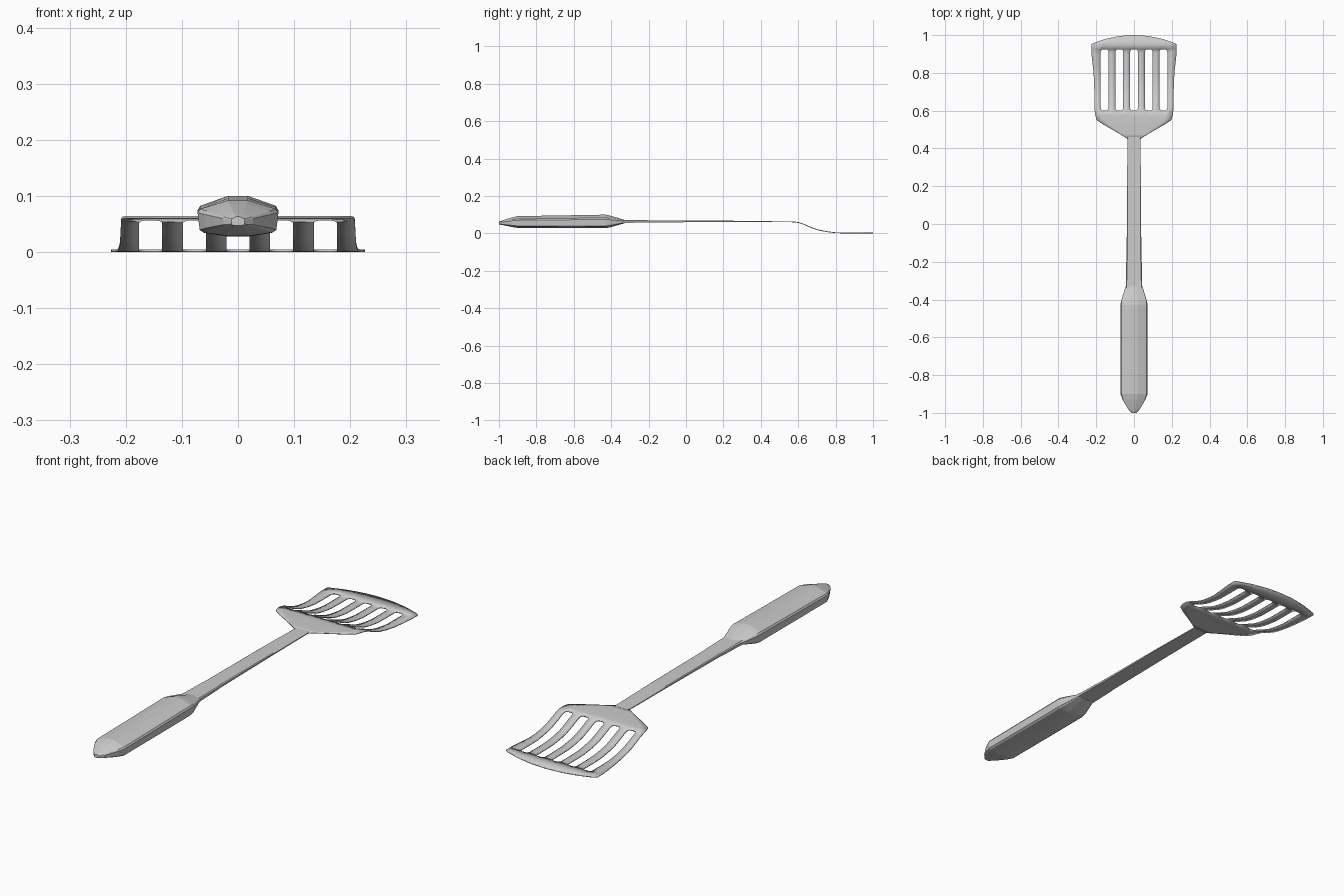
import bpy, bmesh, math

if "Cube" in bpy.data.objects:
    bpy.data.objects.remove(bpy.data.objects["Cube"])


def finish(bm, name, smooth=None):
    bmesh.ops.recalc_face_normals(bm, faces=bm.faces)
    mesh = bpy.data.meshes.new(name)
    bm.to_mesh(mesh)
    bm.free()
    obj = bpy.data.objects.new(name, mesh)
    bpy.context.collection.objects.link(obj)
    if smooth:
        bpy.ops.object.select_all(action='DESELECT')
        obj.select_set(True)
        bpy.context.view_layer.objects.active = obj
        bpy.ops.object.shade_smooth_by_angle(angle=math.radians(smooth))
    return obj


def interp(table, y):
    for (a, va), (b, vb) in zip(table, table[1:]):
        if y <= b:
            return va + (vb - va) * max(0, (y - a) / (b - a))
    return table[-1][1]


def loft(name, half, stations, smooth=None):
    """half: right-hand outline from top to bottom as (x, z) fractions;
    stations: (y, half width, bottom z, top z)."""
    section = half + [(-x, z) for x, z in reversed(half)]
    bm = bmesh.new()
    rings = [[bm.verts.new((x * w, y, lo + z * (hi - lo))) for x, z in section]
             for y, w, lo, hi in stations]
    n = len(section)
    for a, b in zip(rings, rings[1:]):
        for i in range(n):
            j = (i + 1) % n
            bm.faces.new((a[i], a[j], b[j], b[i]))
    bm.faces.new(rings[0])
    bm.faces.new(rings[-1])
    return finish(bm, name, smooth)


# Faceted grip with pointed end
loft("handle_grip",
     [(.25, 1), (.93, .76), (1, .65), (.95, .17), (.84, .09), (.28, 0)],
     [(-1.0, .012, .047, .063), (-.985, .027, .045, .068),
      (-.96, .043, .040, .076), (-.93, .060, .034, .085),
      (-.90, .072, .029, .092), (-.66, .072, .028, .096),
      (-.43, .072, .028, .100), (-.41, .069, .031, .096),
      (-.325, .043, .055, .071)])

# Thin tapering stem
loft("stem", [(.9, 1), (1, .7), (1, 0)],
     [(-.36, .045, .055, .072), (-.32, .043, .056, .071),
      (-.20, .041, .058, .070), (-.19, .039, .058, .070),
      (.20, .037, .061, .068), (.46, .034, .060, .065)])

# Slotted blade: sheet of rows, bent down towards the front edge
WIDTH = [(.45, .034), (.475, .073), (.50, .116), (.525, .160), (.55, .197),
         (.575, .205), (.60, .208), (.74, .211), (.80, .214), (.90, .225),
         (.95, .226)]
HEIGHT = [(.45, .060), (.55, .060), (.575, .059), (.60, .056), (.625, .048),
          (.65, .037), (.675, .027), (.70, .018), (.73, .011), (.76, .006),
          (.80, .001), (.84, 0), (1, 0)]
SLOT_START, SLOT_END = .60, .925
ROWS = [.45, .475, .50, .525, .55, .575, .60, .604, .612, .625, .65, .675,
        .70, .73, .76, .80, .85, .90, .913, .921, .925, .95]


def row_points(y):
    w = interp(WIDTH, y)
    edge = min(abs(y - SLOT_START), abs(y - SLOT_END))
    if y < SLOT_START or y > SLOT_END:
        edge = 0
    gap = interp([(0, .011), (.004, .017), (.012, .0205)], edge)
    k = min(1, w / .205)
    xs = [-w]
    for i in range(-2, 3):
        xs += [(i * .0778 - gap) * k, (i * .0778 + gap) * k]
    return [(x, y, interp(HEIGHT, y)) for x in xs + [w]]


rows = [row_points(y) for y in ROWS]
# Curved front edge
rows.append([(x * .215 / .226, 1 - .042 * (x / .226) ** 2, 0)
             for x, _, _ in rows[-1]])

bm = bmesh.new()
grid = [[bm.verts.new(p) for p in row] for row in rows]
for r in range(len(grid) - 1):
    in_slots = r < len(ROWS) - 1 and SLOT_START <= ROWS[r] < SLOT_END
    for c in range(len(grid[r]) - 1):
        if in_slots and c % 2 == 1:
            continue
        bm.faces.new((grid[r][c], grid[r][c + 1],
                      grid[r + 1][c + 1], grid[r + 1][c]))
blade = finish(bm, "blade", 35)
if blade.data.polygons[0].normal.z < 0:
    blade.data.flip_normals()
solid = blade.modifiers.new("thickness", 'SOLIDIFY')
solid.thickness = .0045
solid.offset = 1
